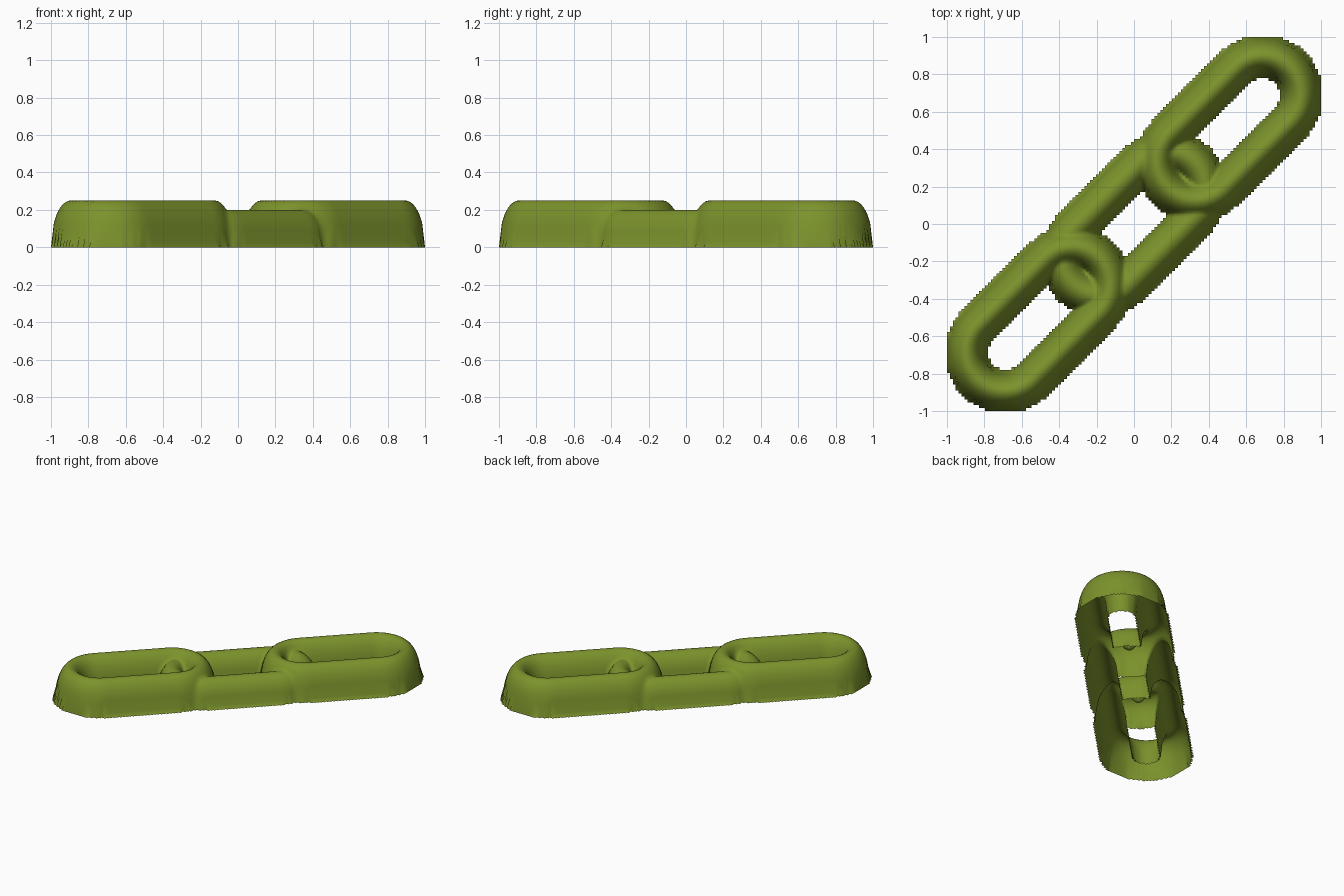
import bpy, bmesh, math
from mathutils import Vector

if "Cube" in bpy.data.objects:
    bpy.data.objects.remove(bpy.data.objects["Cube"])

HALF_WIDTH = 0.105   # half width of the link bar
BEND = 0.205         # radius of the rounded link ends (bar centre)
CELLS = 128

# Links along the diagonal: (start, end, height)
LINKS = [(-0.69, -0.33, 0.25), (-0.18, 0.18, 0.20), (0.33, 0.69, 0.25)]


def link_height(x, y, start, end, height):
    """Elliptical bar following a stadium-shaped loop on the diagonal."""
    along = (x + y) / math.sqrt(2)
    across = (y - x) / math.sqrt(2)
    a, b = start * math.sqrt(2), end * math.sqrt(2)
    spine = math.hypot(along - min(max(along, a), b), across)
    d = (spine - BEND) / HALF_WIDTH
    return height * math.sqrt(max(0.0, 1 - d * d))


# Draped shell: one open-bottomed relief surface over all three links
bm = bmesh.new()
bmesh.ops.create_grid(bm, x_segments=CELLS, y_segments=CELLS, size=1.0)
for v in bm.verts:
    v.co.z = max(link_height(v.co.x, v.co.y, *link) for link in LINKS)

# Cut away the flat ground and the link openings
ground = [f for f in bm.faces if all(v.co.z < 1e-5 for v in f.verts)]
bmesh.ops.delete(bm, geom=ground, context='FACES')

mesh = bpy.data.meshes.new("chain_links")
bm.to_mesh(mesh)
bm.free()
mesh.shade_smooth()
chain = bpy.data.objects.new("chain_links", mesh)
bpy.context.collection.objects.link(chain)

# Olive green finish
olive = bpy.data.materials.new("olive_green")
olive.diffuse_color = (0.20, 0.29, 0.025, 1)
olive.use_nodes = True
olive.node_tree.nodes["Principled BSDF"].inputs["Base Color"].default_value = olive.diffuse_color
mesh.materials.append(olive)
